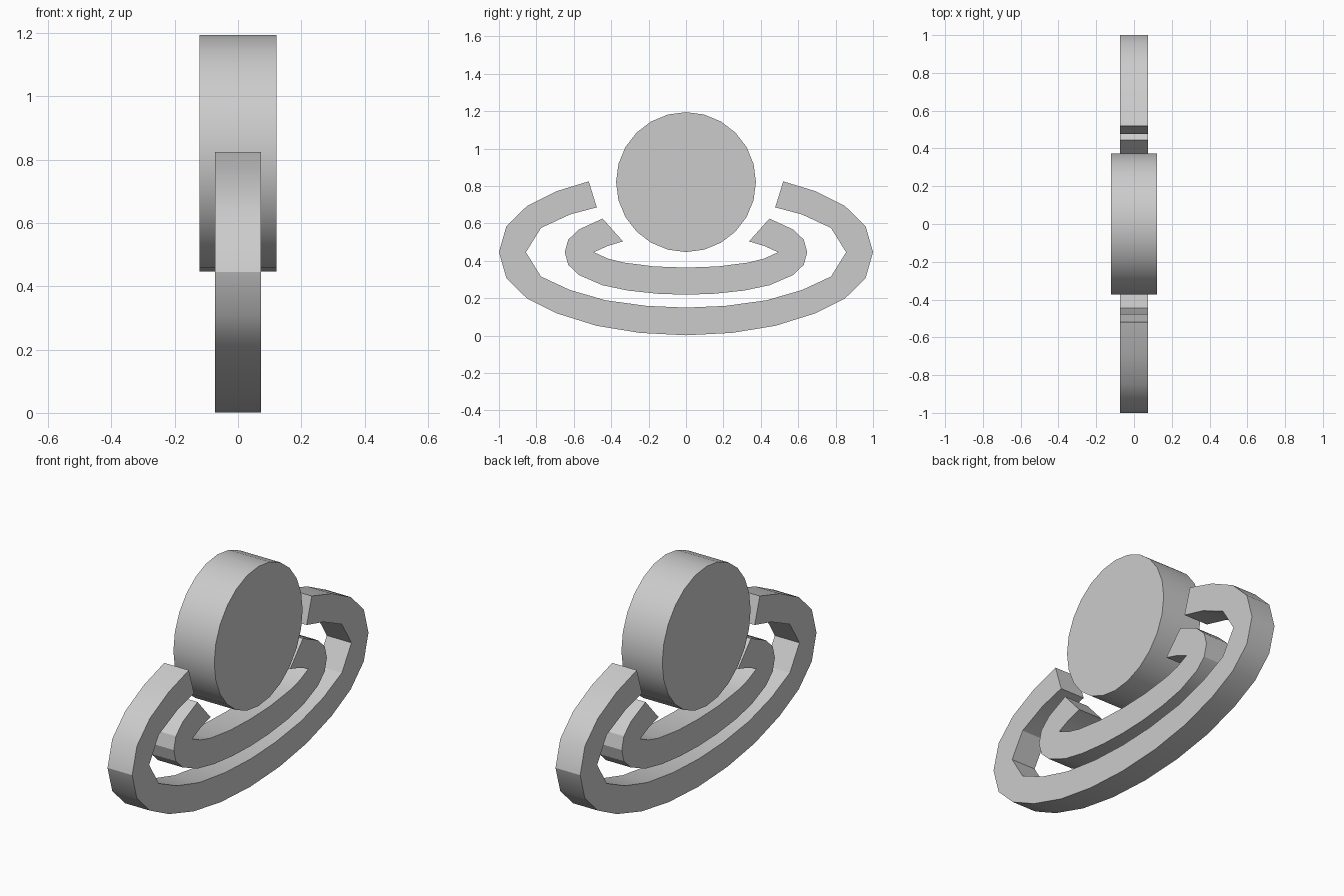
import bpy, bmesh, math

if "Cube" in bpy.data.objects:
    bpy.data.objects.remove(bpy.data.objects["Cube"])


def prism(name, pts, half):
    """Extrude a (y, z) outline along x, centred on x = 0."""
    bm = bmesh.new()
    face = bm.faces.new([bm.verts.new((-half, y, z)) for y, z in pts])
    out = bmesh.ops.extrude_face_region(bm, geom=[face])
    top = [v for v in out["geom"] if isinstance(v, bmesh.types.BMVert)]
    bmesh.ops.translate(bm, verts=top, vec=(2 * half, 0, 0))
    bmesh.ops.recalc_face_normals(bm, faces=bm.faces)
    me = bpy.data.meshes.new(name)
    bm.to_mesh(me)
    bm.free()
    ob = bpy.data.objects.new(name, me)
    bpy.context.collection.objects.link(ob)
    bpy.ops.object.select_all(action='DESELECT')
    ob.select_set(True)
    bpy.context.view_layer.objects.active = ob
    bpy.ops.object.shade_smooth_by_angle(angle=math.radians(30))
    return ob


CZ = 0.446  # height of the centre of both rings


def edge(quarter, end):
    """Open oval edge: left end, round the bottom, to the right end.
    quarter runs from the tip to the middle; end is where the gap cuts it."""
    upper = [p for p in quarter[1:] if p[0] > end[0] + 0.01]
    right = [(y, -z) for y, z in reversed(quarter)] + upper + [end]
    left = [(-y, z) for y, z in reversed(right[1:])]
    return [(y, z + CZ) for y, z in left + right]


def open_ring(name, outer, outer_end, inner, inner_end):
    prism(name, edge(outer, outer_end) + edge(inner, inner_end)[::-1], 0.073)


# Round disc
prism("disc", [(0.374 * math.sin(math.tau * i / 24),
                0.821 + 0.374 * math.cos(math.tau * i / 24)) for i in range(24)], 0.121)

# Large outer ring, open at the top
open_ring("outer_ring",
          [(1, 0), (0.96, 0.14), (0.85, 0.247), (0.69, 0.327),
           (0.479, 0.393), (0.248, 0.431), (0, 0.444)], (0.52, 0.379),
          [(0.856, 0), (0.775, 0.13), (0.62, 0.202),
           (0.43, 0.257), (0.21, 0.287), (0, 0.296)], (0.477, 0.24))

# Small inner ring, open at the top
open_ring("inner_ring",
          [(0.648, 0), (0.63, 0.067), (0.572, 0.122), (0.448, 0.176),
           (0.31, 0.205), (0.15, 0.222), (0, 0.227)], (0.446, 0.18),
          [(0.492, 0), (0.42, 0.033), (0.335, 0.055),
           (0.17, 0.076), (0, 0.082)], (0.337, 0.058))
